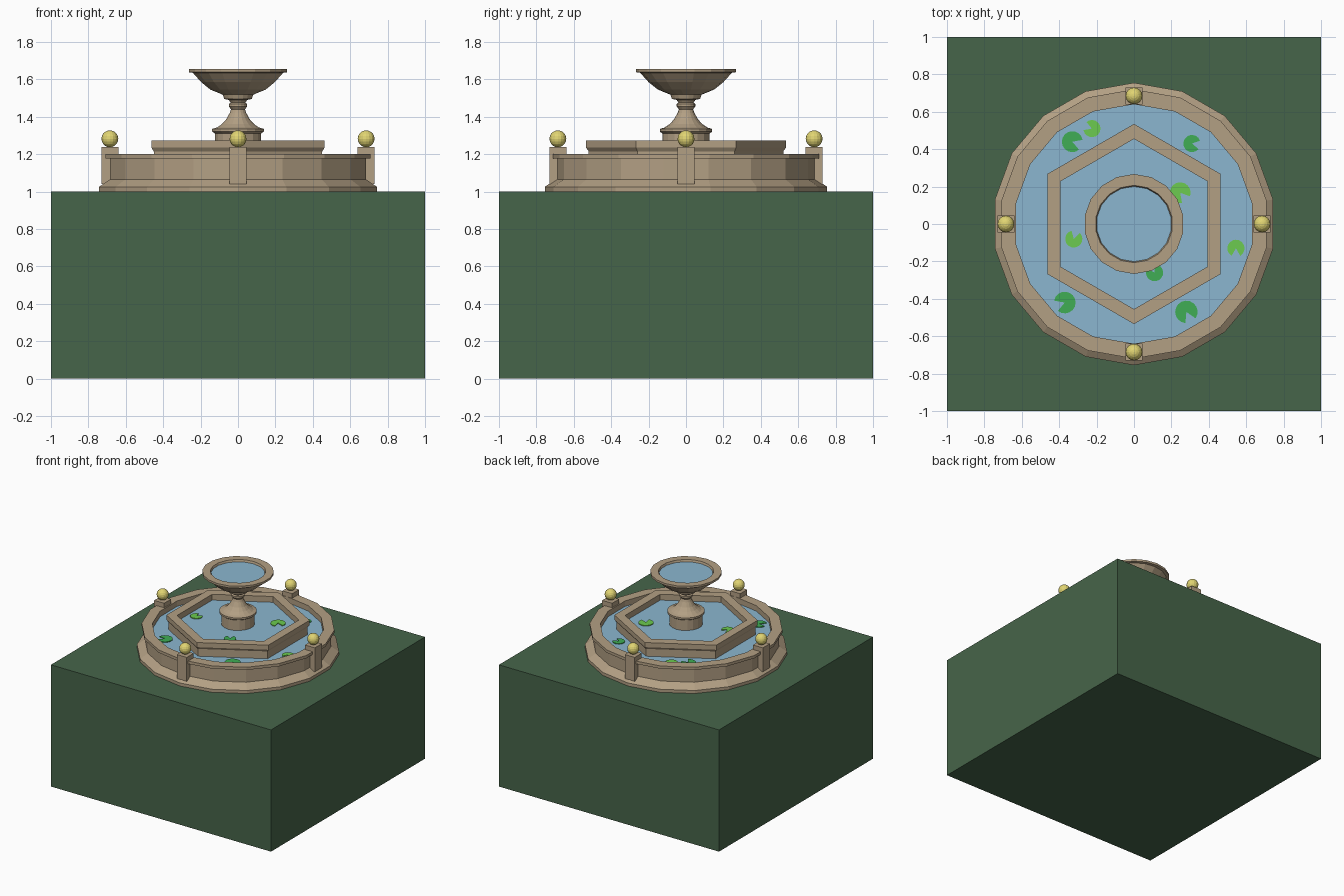
import bpy, bmesh
from math import sin, cos, pi, radians

if "Cube" in bpy.data.objects:
    bpy.data.objects.remove(bpy.data.objects["Cube"])


def material(name, color):
    m = bpy.data.materials.new(name)
    m.diffuse_color = color
    m.use_nodes = True
    m.node_tree.nodes["Principled BSDF"].inputs["Base Color"].default_value = m.diffuse_color
    return m


STONE = material("stone", (0.45, 0.35, 0.23, 1))
GRASS = material("grass", (0.062, 0.13, 0.068, 1))
WATER = material("water", (0.26, 0.47, 0.63, 0.8))
GOLD = material("gold", (0.75, 0.66, 0.17, 1))
DARK = material("dark_leaf", (0.05, 0.42, 0.09, 1))
LIGHT = material("light_leaf", (0.15, 0.60, 0.08, 1))


def finish(name, bm, mat):
    bmesh.ops.remove_doubles(bm, verts=bm.verts, dist=1e-5)
    bmesh.ops.recalc_face_normals(bm, faces=bm.faces)
    me = bpy.data.meshes.new(name)
    bm.to_mesh(me)
    bm.free()
    me.materials.append(mat)
    ob = bpy.data.objects.new(name, me)
    bpy.context.collection.objects.link(ob)
    return ob


def lathe(name, profile, sides, mat):
    """Revolve a closed (radius, z) profile, with a corner on the +y axis."""
    bm = bmesh.new()
    rings = []
    for i in range(sides):
        a = pi / 2 + 2 * pi * i / sides
        rings.append([bm.verts.new((r * cos(a), r * sin(a), z)) for r, z in profile])
    n = len(profile)
    for i in range(sides):
        p, q = rings[i], rings[(i + 1) % sides]
        for j in range(n):
            k = (j + 1) % n
            if profile[j][0] or profile[k][0]:
                bm.faces.new((p[j], q[j], q[k], p[k]))
    return finish(name, bm, mat)


def disc(name, radius, sides, z, mat):
    bm = bmesh.new()
    bm.faces.new([bm.verts.new((radius * cos(pi / 2 + 2 * pi * i / sides),
                                radius * sin(pi / 2 + 2 * pi * i / sides), z))
                  for i in range(sides)])
    return finish(name, bm, mat)


def box(name, size, center, mat):
    bm = bmesh.new()
    bmesh.ops.create_cube(bm, size=1)
    bmesh.ops.scale(bm, vec=size, verts=bm.verts)
    bmesh.ops.translate(bm, vec=center, verts=bm.verts)
    return finish(name, bm, mat)


def lily_pad(name, x, y, z, r, notch, mat):
    """Thin disc with a wedge cut out towards the notch angle."""
    bm = bmesh.new()
    angles = [radians(notch + 30 + 300 * i / 14) for i in range(15)]
    pts = [(x, y)] + [(x + r * cos(a), y + r * sin(a)) for a in angles]
    face = bm.faces.new([bm.verts.new((px, py, z)) for px, py in pts])
    ext = bmesh.ops.extrude_face_region(bm, geom=[face])
    top = [v for v in ext["geom"] if isinstance(v, bmesh.types.BMVert)]
    bmesh.ops.translate(bm, vec=(0, 0, 0.006), verts=top)
    return finish(name, bm, mat)


# Grass block
box("grass_block", (2, 2, 1), (0, 0, 0.5), GRASS)

# Outer basin and its water
lathe("outer_basin", [(0, 1.0), (0.755, 1.0), (0.755, 1.025), (0.695, 1.065),
                      (0.695, 1.177), (0.72, 1.177), (0.72, 1.2), (0.64, 1.2),
                      (0.64, 1.06), (0, 1.06)], 18, STONE)
disc("outer_water", 0.64, 18, 1.155, WATER)

# Hexagonal inner basin and its water
lathe("inner_basin", [(0, 1.05), (0.52, 1.05), (0.52, 1.215), (0.535, 1.235), (0.535, 1.273),
                      (0.455, 1.273), (0.455, 1.16), (0, 1.16)], 6, STONE)
disc("inner_water", 0.455, 6, 1.225, WATER)

# Central pedestal and bowl
lathe("pedestal_bowl", [
    (0, 1.16), (0.125, 1.16), (0.125, 1.31), (0.14, 1.32), (0.14, 1.335), (0.115, 1.342),
    (0.088, 1.36), (0.065, 1.385), (0.045, 1.42), (0.038, 1.44), (0.05, 1.455),
    (0.05, 1.468), (0.04, 1.475), (0.05, 1.49), (0.075, 1.495), (0.083, 1.518),
    (0.15, 1.545), (0.2, 1.585), (0.245, 1.635), (0.267, 1.638), (0.267, 1.655),
    (0.207, 1.655), (0.195, 1.62), (0.14, 1.57), (0, 1.565)], 18, STONE)
disc("bowl_water", 0.202, 18, 1.638, WATER)

# Four posts with ball finials
for i in range(4):
    x, y = 0.685 * cos(i * pi / 2), 0.685 * sin(i * pi / 2)
    box(f"post_{i + 1}", (0.09, 0.09, 0.197), (x, y, 1.1385), STONE)
    bm = bmesh.new()
    bmesh.ops.create_uvsphere(bm, u_segments=16, v_segments=10, radius=0.045)
    bmesh.ops.translate(bm, vec=(x, y, 1.282), verts=bm.verts)
    finish(f"ball_{i + 1}", bm, GOLD)

# Lily pads: x, y, height, radius, notch angle, leaf
OUT, INN = 1.157, 1.227
pads = [(-0.33, 0.44, OUT, 0.056, -20, DARK), (-0.225, 0.51, OUT, 0.046, 160, LIGHT),
        (0.31, 0.43, OUT, 0.046, -10, DARK), (0.545, -0.13, OUT, 0.046, -90, LIGHT),
        (0.28, -0.47, OUT, 0.06, -65, DARK), (-0.37, -0.42, OUT, 0.058, 200, DARK),
        (0.247, 0.167, INN, 0.056, -50, LIGHT), (0.11, -0.26, INN, 0.046, 120, DARK),
        (-0.322, -0.08, INN, 0.046, 75, LIGHT)]
for i, p in enumerate(pads):
    lily_pad(f"lily_pad_{i + 1}", *p)
